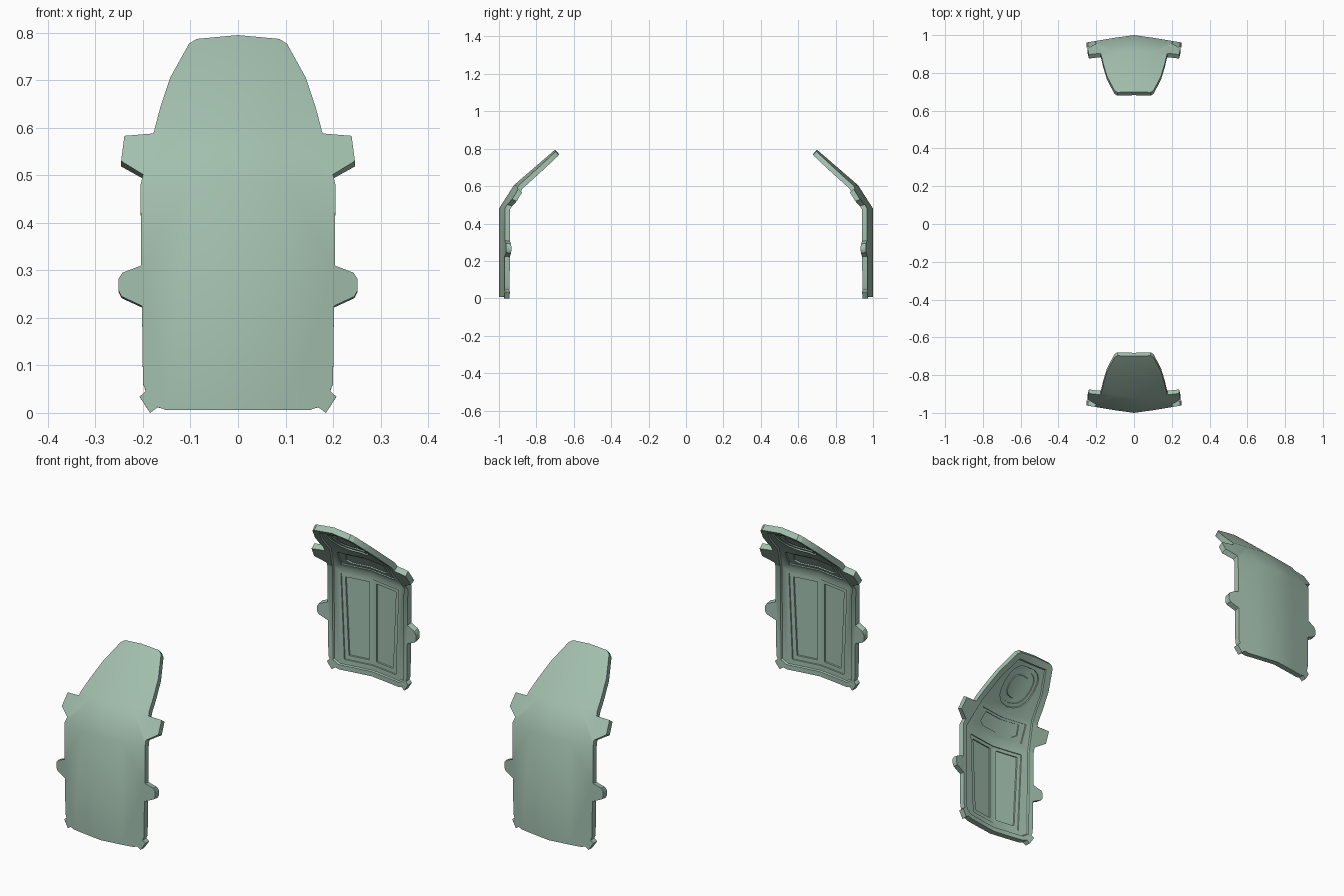
import bpy, bmesh, math

if "Cube" in bpy.data.objects:
    bpy.data.objects.remove(bpy.data.objects["Cube"])

T = 0.027  # panel thickness
OUTER = [(1.0, 0.0), (1.0, 0.48), (0.92, 0.605), (0.70, 0.795)]      # (y, z) side profile
INNER = [(0.973, 0.0), (0.973, 0.473), (0.90, 0.587), (0.682, 0.775)]


def material(name, rgb):
    m = bpy.data.materials.new(name)
    m.diffuse_color = (*rgb, 1)
    m.use_nodes = True
    m.node_tree.nodes["Principled BSDF"].inputs["Base Color"].default_value = m.diffuse_color
    return m


GREEN = material("outer_green", (0.36, 0.52, 0.42))
BROWN = material("inner_brown", (0.55, 0.39, 0.24))


def mirror_loop(half):
    """Close a right-hand half outline with its mirror image."""
    return half + [(-x, z) for x, z in reversed(half) if x > 1e-6]


def prism(name, loop, t0, t1, flare=0.0):
    """Flat slab in x/z with depth y from t0 to t1; flare widens the t1 end."""
    xs, zs = [p[0] for p in loop], [p[1] for p in loop]
    cx, cz = (min(xs) + max(xs)) / 2, (min(zs) + max(zs)) / 2
    sx = 1 + 2 * flare / (max(xs) - min(xs))
    sz = 1 + 2 * flare / (max(zs) - min(zs))
    bm = bmesh.new()
    a = [bm.verts.new((x, t0, z)) for x, z in loop]
    b = [bm.verts.new((cx + (x - cx) * sx, t1, cz + (z - cz) * sz)) for x, z in loop]
    bm.faces.new(a)
    bm.faces.new(b[::-1])
    n = len(loop)
    for i in range(n):
        j = (i + 1) % n
        bm.faces.new((a[j], a[i], b[i], b[j]))
    bmesh.ops.recalc_face_normals(bm, faces=bm.faces)
    me = bpy.data.meshes.new(name)
    bm.to_mesh(me)
    bm.free()
    ob = bpy.data.objects.new(name, me)
    bpy.context.collection.objects.link(ob)
    return ob


def apply_boolean(ob, tool, op='DIFFERENCE'):
    mod = ob.modifiers.new("cut", 'BOOLEAN')
    mod.operation, mod.solver, mod.object = op, 'EXACT', tool
    dg = bpy.context.evaluated_depsgraph_get()
    me = bpy.data.meshes.new_from_object(ob.evaluated_get(dg))
    ob.modifiers.clear()
    ob.data = me
    bpy.data.objects.remove(tool)


def recess(ob, loop, floor, flare=0.006):
    apply_boolean(ob, prism("cutter", loop, floor, T + 0.006, flare))


def oval(rx, rz, cz, n=20):
    """Upright rounded opening."""
    out = []
    for i in range(n):
        a = 2 * math.pi * i / n
        c, s = math.cos(a), math.sin(a)
        out.append((rx * math.copysign(abs(c) ** 0.8, c), cz + rz * math.copysign(abs(s) ** 0.8, s)))
    return out


# Flat slab with side tabs and corner feet
outline = mirror_loop([
    (0, 0.795), (0.087, 0.787), (0.103, 0.777), (0.143, 0.705), (0.163, 0.645),
    (0.178, 0.588), (0.239, 0.583), (0.246, 0.53), (0.200, 0.502), (0.205, 0.48),
    (0.204, 0.31), (0.243, 0.295), (0.251, 0.283), (0.251, 0.257), (0.245, 0.245),
    (0.202, 0.225), (0.200, 0.062), (0.194, 0.046), (0.207, 0.034), (0.185, 0.0),
    (0.169, 0.012), (0.150, 0.006), (0, 0.006)])
panel = prism("front_panel", outline, 0, T)

# Shallow dish over the whole inner side
recess(panel, mirror_loop([(0, 0.768), (0.075, 0.764), (0.118, 0.69), (0.148, 0.59), (0.178, 0.48),
                           (0.175, 0.05), (0.15, 0.032), (0, 0.032)]), 0.021, 0.008)
# Frame and two tall recessed panels
recess(panel, mirror_loop([(0.146, 0.452), (0.130, 0.055)]), 0.0165, 0.004)
for s in (1, -1):
    recess(panel, [(s * x, z) for x, z in
                   ((0.018, 0.435), (0.128, 0.435), (0.112, 0.075), (0.018, 0.075))], 0.010, 0.003)
# Wide slot in the middle band
recess(panel, mirror_loop([(0.125, 0.582), (0.135, 0.505)]), 0.016, 0.003)
recess(panel, mirror_loop([(0.095, 0.572), (0.105, 0.530), (0.085, 0.518)]), 0.010, 0.002)
# Oval recess with a raised plate in the upper part
recess(panel, oval(0.082, 0.066, 0.69), 0.015, 0.003)
recess(panel, oval(0.068, 0.054, 0.69), 0.010, 0.002)
apply_boolean(panel, prism("plate", oval(0.050, 0.040, 0.69, 12), 0.004, 0.015, -0.003), 'UNION')

# Crease lines, then bend the slab to its final shape
bm = bmesh.new()
bm.from_mesh(panel.data)
for axis, val in ((0, 0), (0, 0.1), (0, -0.1), (2, 0.48), (2, 0.605)):
    co, no = [0, 0, 0], [0, 0, 0]
    co[axis], no[axis] = val, 1
    bmesh.ops.bisect_plane(bm, geom=bm.verts[:] + bm.edges[:] + bm.faces[:],
                           dist=1e-6, plane_co=co, plane_no=no)
bm.normal_update()
for f in bm.faces:
    on_outside = all(v.co.y < 1e-5 for v in f.verts)
    f.material_index = 0 if on_outside else 1
for v in bm.verts:
    x, t, z = v.co
    t /= T
    i = 0 if z <= 0.48 else 1 if z <= 0.605 else 2
    f = (z - OUTER[i][1]) / (OUTER[i + 1][1] - OUTER[i][1])
    po = [OUTER[i][k] + f * (OUTER[i + 1][k] - OUTER[i][k]) for k in (0, 1)]
    pi = [INNER[i][k] + f * (INNER[i + 1][k] - INNER[i][k]) for k in (0, 1)]
    ax = abs(x)
    bow = 0.14 * ax if ax < 0.1 else 0.014 + 0.165 * (ax - 0.1)
    v.co = (x, -(po[0] + t * (pi[0] - po[0]) - bow), po[1] + t * (pi[1] - po[1]))
bmesh.ops.recalc_face_normals(bm, faces=bm.faces)
bm.to_mesh(panel.data)
bm.free()
panel.data.materials.clear()
panel.data.materials.append(GREEN)
panel.data.materials.append(BROWN)

# Smooth shading across the gentle bends only
bpy.ops.object.select_all(action='DESELECT')
panel.select_set(True)
bpy.context.view_layer.objects.active = panel
bpy.ops.object.shade_smooth_by_angle(angle=math.radians(36))

# Matching panel at the back, turned to face the first
back = panel.copy()
back.data = panel.data.copy()
back.name = "back_panel"
back.rotation_euler = (0, 0, math.pi)
bpy.context.collection.objects.link(back)
